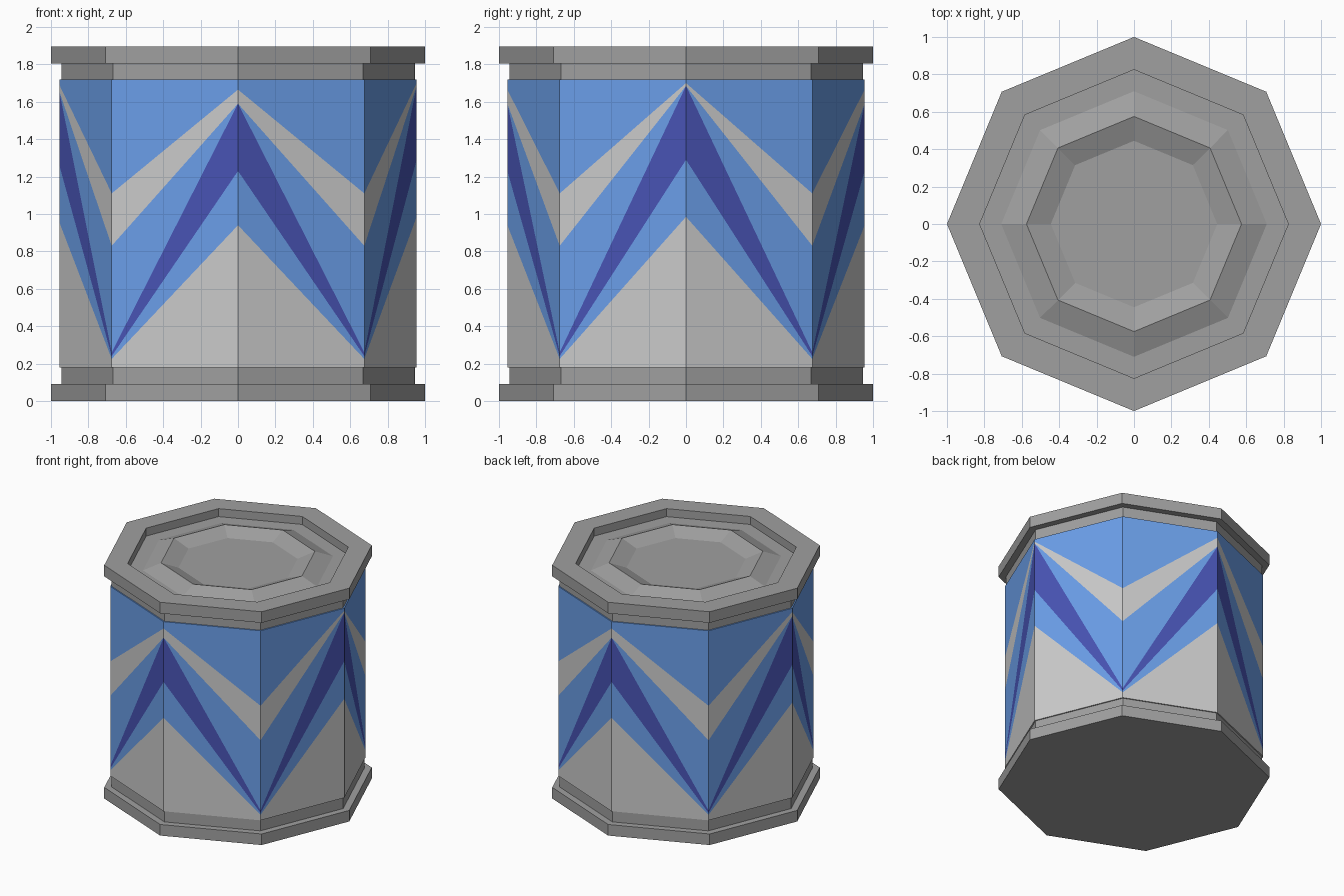
import bpy, bmesh
from math import cos, sin, pi

if "Cube" in bpy.data.objects:
    bpy.data.objects.remove(bpy.data.objects["Cube"])

SIDES = 8


def material(name, rgb):
    m = bpy.data.materials.new(name)
    m.diffuse_color = (*rgb, 1)
    m.use_nodes = True
    m.node_tree.nodes["Principled BSDF"].inputs["Base Color"].default_value = m.diffuse_color
    return m


stone = material("stone_grey", (0.35, 0.35, 0.35))
pale = material("pale_grey", (0.60, 0.60, 0.60))
blue = material("mid_blue", (0.147, 0.348, 0.82))
indigo = material("indigo", (0.065, 0.088, 0.46))


def octagon_loft(name, rings, mats, bands=None):
    """Bridge octagonal rings; each ring is (radius, function giving z per corner)."""
    bm = bmesh.new()
    loops = []
    for r, z in rings:
        loops.append([bm.verts.new((r * cos(2 * pi * i / SIDES),
                                    r * sin(2 * pi * i / SIDES),
                                    z(i))) for i in range(SIDES)])
    for k, (lo, hi) in enumerate(zip(loops, loops[1:])):
        for i in range(SIDES):
            j = (i + 1) % SIDES
            f = bm.faces.new((lo[i], lo[j], hi[j], hi[i]))
            f.material_index = bands[k] if bands else 0
    bm.faces.new(loops[0][::-1])
    bm.faces.new(loops[-1]).material_index = bands[-1] if bands else 0
    bmesh.ops.remove_doubles(bm, verts=bm.verts, dist=1e-5)
    bmesh.ops.recalc_face_normals(bm, faces=bm.faces)
    me = bpy.data.meshes.new(name)
    bm.to_mesh(me)
    bm.free()
    for m in mats:
        me.materials.append(m)
    ob = bpy.data.objects.new(name, me)
    bpy.context.collection.objects.link(ob)
    return ob


def flat(profile):
    return [(r, lambda i, z=z: z) for r, z in profile]


# Stepped base
octagon_loft("base", flat([(1, 0), (1, 0.09), (0.945, 0.09), (0.945, 0.18)]), [stone])

# Stepped lid with a recessed top and a raised ridge
octagon_loft("lid", flat([(0.945, 1.72), (0.945, 1.805), (1, 1.805), (1, 1.895),
                          (0.825, 1.895), (0.825, 1.83), (0.71, 1.83),
                          (0.575, 1.88), (0.445, 1.83)]), [stone])

# Zigzag heights, bottom to top: odd corners are valleys, even corners are peaks
valley = (0.225, 0.24, 0.26, 0.83, 1.11)
peaks = {0: (0.985, 1.29, 1.685, 1.685, 1.70),   # right
         2: (0.94, 1.23, 1.59, 1.59, 1.665),     # back
         4: (0.955, 1.26, 1.655, 1.655, 1.69),   # left
         6: (0.94, 1.23, 1.59, 1.59, 1.665)}     # front


def zigzag(k):
    return lambda i: peaks.get(i, valley)[k]


# Painted body
body_rings = (flat([(0.955, 0.18)])
              + [(0.955, zigzag(k)) for k in range(5)]
              + flat([(0.955, 1.72)]))
octagon_loft("body", body_rings, [pale, blue, indigo], bands=[0, 1, 2, 1, 0, 1])
